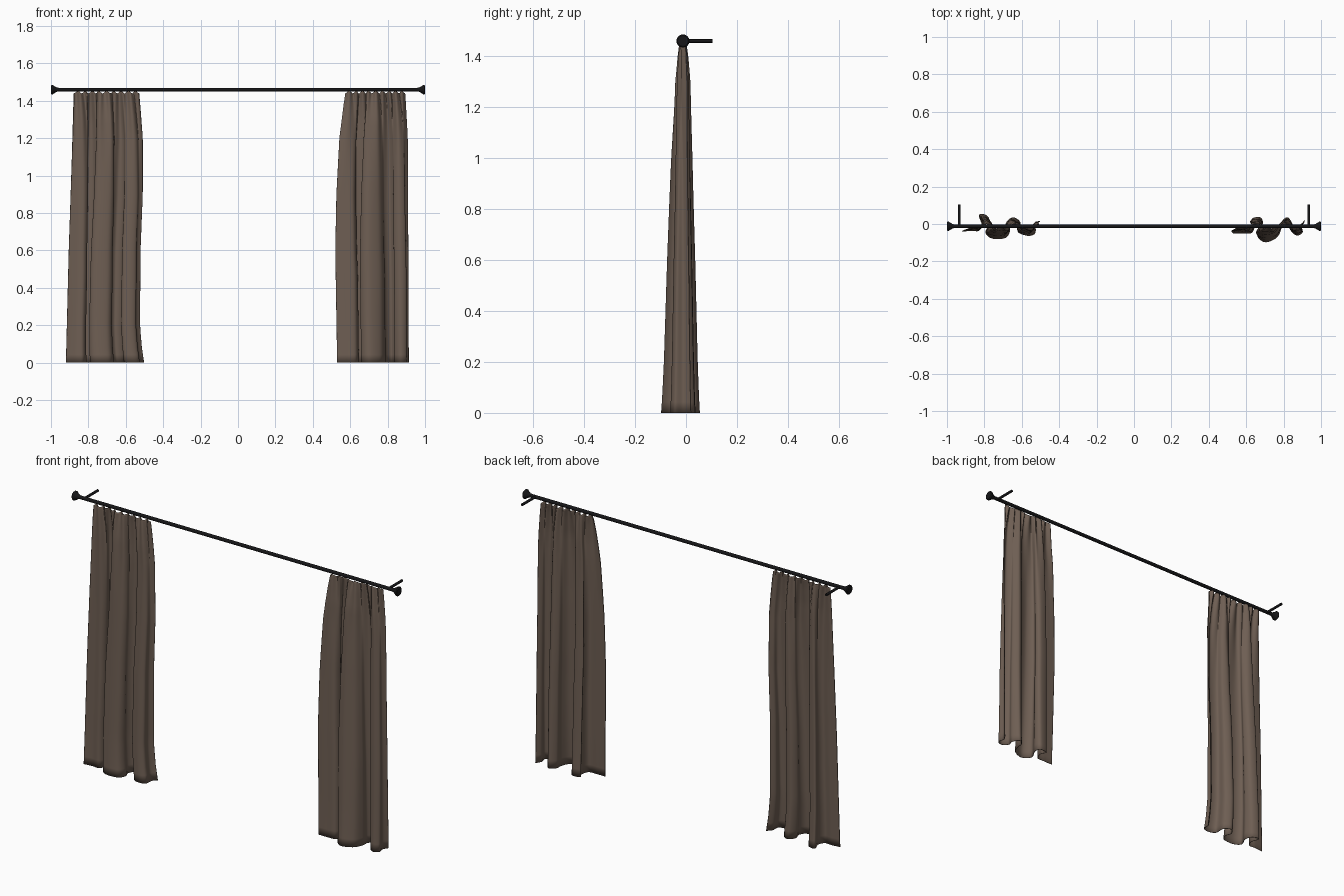
import bpy, bmesh, math
from mathutils import Vector, Matrix

if "Cube" in bpy.data.objects:
    bpy.data.objects.remove(bpy.data.objects["Cube"])


def material(name, col):
    m = bpy.data.materials.new(name)
    m.diffuse_color = (*col, 1)
    m.use_nodes = True
    m.node_tree.nodes["Principled BSDF"].inputs["Base Color"].default_value = m.diffuse_color
    return m


FABRIC = material("brown fabric", (0.155, 0.112, 0.086))
METAL = material("black metal", (0.008, 0.008, 0.009))
ROD_Y, ROD_Z, TOP = -0.012, 1.46, 1.452


def finish(name, bm, mat, angle=40):
    me = bpy.data.meshes.new(name)
    bm.to_mesh(me)
    bm.free()
    ob = bpy.data.objects.new(name, me)
    bpy.context.collection.objects.link(ob)
    me.materials.append(mat)
    bpy.ops.object.select_all(action='DESELECT')
    ob.select_set(True)
    bpy.context.view_layer.objects.active = ob
    bpy.ops.object.shade_smooth_by_angle(angle=math.radians(angle))
    return ob


def lathe(name, profile, origin, axis, segs=24):
    """Revolve (distance, radius) pairs around an axis."""
    bm = bmesh.new()
    rot = Vector((0, 0, 1)).rotation_difference(Vector(axis)).to_matrix().to_4x4()
    rings = [[bm.verts.new((r * math.cos(2 * math.pi * i / segs), r * math.sin(2 * math.pi * i / segs), d))
              for i in range(segs)] for d, r in profile]
    for a, b in zip(rings, rings[1:]):
        for i in range(segs):
            j = (i + 1) % segs
            bm.faces.new((a[i], a[j], b[j], b[i]))
    bm.faces.new(rings[0][::-1])
    bm.faces.new(rings[-1])
    bm.transform(Matrix.Translation(origin) @ rot)
    return finish(name, bm, METAL)


def spline(pts, t):
    """Catmull-Rom point, t in 0..1."""
    n = len(pts) - 1
    i = min(int(t * n), n - 1)
    f = t * n - i
    p = [Vector(pts[max(0, min(n, i + k))]) for k in (-1, 0, 1, 2)]
    return 0.5 * (2 * p[1] + (p[2] - p[0]) * f + (2 * p[0] - 5 * p[1] + 4 * p[2] - p[3]) * f * f
                  + (3 * p[1] - p[0] - 3 * p[2] + p[3]) * f ** 3)


def lookup(table, z):
    for (z0, a), (z1, b) in zip(table, table[1:]):
        if z <= z1:
            return a + (b - a) * (z - z0) / (z1 - z0)
    return table[-1][1]


# Fold depth by height, tight under the rod and wide at the hem
DEPTH = [(0, 1), (.06, .95), (.2, .87), (.6, .72), (1, .54), (1.3, .36), (1.4, .2), (1.46, .06)]


def curtain(name, hem, left, right, pleats, phase):
    bm = bmesh.new()
    cols, rows = 180, 44
    x0, x1 = hem[0][0], hem[-1][0]
    grid = []
    for r in range(rows + 1):
        s = r / rows
        z = TOP * (1 - (1 - s) ** 1.3)
        k = lookup(DEPTH, z)
        l, rt = lookup(left, z), lookup(right, z)
        gather = max(0, (z - 0.75) / (TOP - 0.75)) ** 2
        row = []
        for c in range(cols + 1):
            u = c / cols
            p = spline(hem, u)
            w = min(1, k * 1.3)
            v = (p.x - x0) / (x1 - x0) * w + u * (1 - w)
            wave = math.sin(2 * math.pi * pleats * u + phase)
            y = ROD_Y + (p.y - ROD_Y) * k + 0.008 * gather * wave
            # scalloped heading
            dz = -0.006 * (1 + math.cos(2 * math.pi * pleats * u)) * max(0, s - 0.9) * 10
            row.append(bm.verts.new((l + (rt - l) * v, y, z + dz)))
        grid.append(row)
    for a, b in zip(grid, grid[1:]):
        for c in range(cols):
            bm.faces.new((a[c], a[c + 1], b[c + 1], b[c]))
    ob = finish(name, bm, FABRIC, 70)
    mod = ob.modifiers.new("cloth thickness", 'SOLIDIFY')
    mod.thickness = 0.003
    mod.offset = 0


# Curtain panels, each described by its folded hem line
curtain("left_curtain",
        [(-.92, -.04), (-.87, -.035), (-.83, -.035), (-.812, 0), (-.825, .05), (-.785, .042), (-.77, 0),
         (-.79, -.05), (-.755, -.077), (-.69, -.074), (-.665, -.04), (-.675, 0), (-.648, .034), (-.61, .01),
         (-.605, -.045), (-.565, -.062), (-.53, -.05), (-.525, -.01), (-.503, .015)],
        [(0, -.92), (.6, -.905), (1.1, -.888), (1.46, -.877)],
        [(0, -.503), (.08, -.515), (.2, -.525), (.6, -.522), (.9, -.51), (1.2, -.51), (1.46, -.53)], 9, 0)
curtain("right_curtain",
        [(.53, -.05), (.58, -.05), (.63, -.045), (.645, 0), (.632, .028), (.675, .034), (.687, 0),
         (.66, -.06), (.70, -.096), (.76, -.074), (.785, -.03), (.79, .01), (.82, .034), (.845, 0),
         (.84, -.035), (.87, -.06), (.9, -.045), (.895, -.01), (.912, .02)],
        [(0, .53), (.3, .525), (.6, .52), (.9, .526), (1.2, .542), (1.46, .575)],
        [(0, .912), (.5, .91), (1.2, .907), (1.46, .893)], 9, 1.5)

# Rod, flared finials and wall brackets
lathe("curtain_rod", [(0, .0095), (1.94, .0095)], (-.97, ROD_Y, ROD_Z), (1, 0, 0))
for side, label in ((-1, "left"), (1, "right")):
    lathe(label + "_finial", [(0, .010), (.008, .011), (.025, .021), (.031, .0255), (.036, .0255), (.04, .021)],
          (side * .96, ROD_Y, ROD_Z), (side, 0, 0))
    lathe(label + "_bracket", [(0, .007), (.117, .007)], (side * .935, ROD_Y, ROD_Z), (0, 1, 0), 16)
